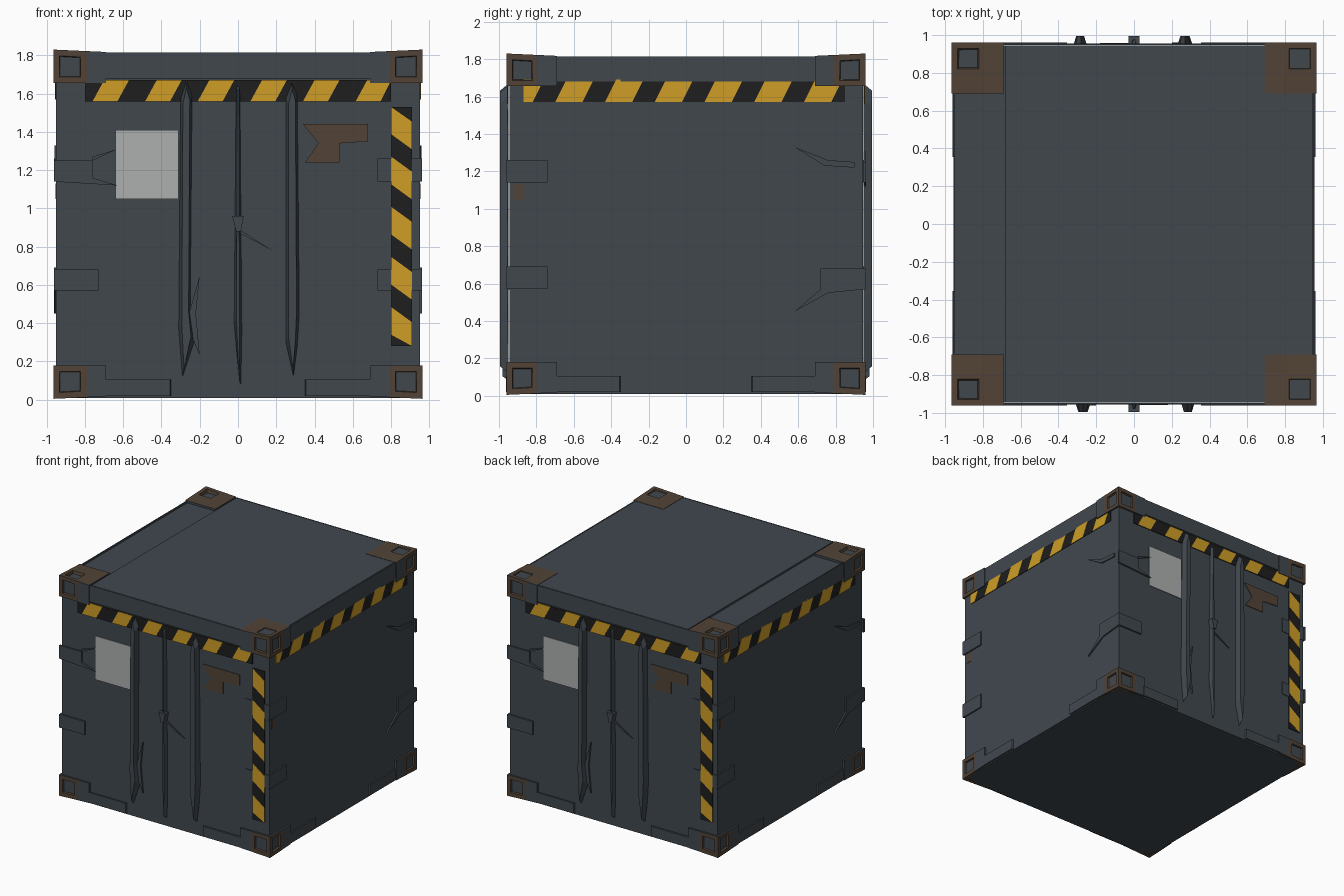
import bpy, bmesh, math
from mathutils import Matrix, Vector

cube = bpy.data.objects.get("Cube")
if cube:
    bpy.data.objects.remove(cube)


def material(name, r, g, b):
    m = bpy.data.materials.new(name)
    m.use_nodes = True
    m.diffuse_color = (r, g, b, 1)
    m.node_tree.nodes["Principled BSDF"].inputs["Base Color"].default_value = (r, g, b, 1)
    return m


STEEL = material("dark steel", 0.052, 0.064, 0.076)
RUST = material("rust brown", 0.085, 0.057, 0.038)
YELLOW = material("hazard yellow", 0.62, 0.34, 0.02)
BLACK = material("hazard black", 0.013, 0.013, 0.013)
LABEL = material("label grey", 0.42, 0.43, 0.43)
HOLE = material("socket shadow", 0.02, 0.02, 0.02)

WALL = 0.95
SIDES = {"front": 0, "right": 1, "back": 2, "left": 3}


def finish(name, bm, mats):
    bmesh.ops.recalc_face_normals(bm, faces=bm.faces)
    me = bpy.data.meshes.new(name)
    bm.to_mesh(me)
    bm.free()
    ob = bpy.data.objects.new(name, me)
    for m in mats:
        me.materials.append(m)
    bpy.context.scene.collection.objects.link(ob)
    return ob


def box(name, lo, hi, mat):
    bm = bmesh.new()
    bmesh.ops.create_cube(bm, size=1)
    for v in bm.verts:
        v.co = Vector([lo[i] if v.co[i] < 0 else hi[i] for i in range(3)])
    return finish(name, bm, [mat])


def plate(side, part, pts, depth, mat, base=0.0, taper=(1, 1)):
    """Prism on a wall: pts are (across, height), taper shrinks its outer face."""
    turn = Matrix.Rotation(SIDES[side] * math.pi / 2, 3, "Z")
    cu = (min(p[0] for p in pts) + max(p[0] for p in pts)) / 2
    cz = (min(p[1] for p in pts) + max(p[1] for p in pts)) / 2
    bm = bmesh.new()
    inner = [bm.verts.new(turn @ Vector((u, -WALL - base + 0.002, z))) for u, z in pts]
    outer = [bm.verts.new(turn @ Vector((cu + (u - cu) * taper[0], -WALL - base - depth,
                                         cz + (z - cz) * taper[1]))) for u, z in pts]
    bm.faces.new(inner)
    bm.faces.new(outer)
    for i in range(len(pts)):
        j = (i + 1) % len(pts)
        bm.faces.new((inner[i], inner[j], outer[j], outer[i]))
    return finish(side + "_" + part, bm, [mat])


def rect(u0, u1, z0, z1):
    return [(u0, z0), (u1, z0), (u1, z1), (u0, z1)]


def hazard_band(side, part, u0, u1, z0, z1, start, period, width, skew, upright=False):
    """Black band with slanted yellow stripes clipped to its ends."""
    plate(side, part, rect(u0, u1, z0, z1), 0.004, BLACK)
    lo, hi = (z0, z1) if upright else (u0, u1)
    a, n = start, 0
    while a < hi:
        run = [(a, 0), (a + width, 0), (a + width + skew, 1), (a + skew, 1)]
        run = [(min(max(s, lo), hi), t) for s, t in run]
        if upright:
            pts = [(u0 + t * (u1 - u0), s) for s, t in run]
        else:
            pts = [(s, z0 + t * (z1 - z0)) for s, t in run]
        plate(side, f"{part}_stripe_{n}", pts, 0.002, YELLOW, base=0.004)
        a += period
        n += 1


# Container shell, with a raised roof sheet that leaves a strip on one side
box("container_body", (-WALL, -0.945, 0.01), (WALL, 0.945, 1.80), STEEL)
box("roof_sheet", (-0.68, -0.945, 1.79), (0.945, 0.945, 1.815), STEEL)


# Corner castings with sockets on their outer faces
def casting(sx, sy, top):
    bm = bmesh.new()
    bmesh.ops.create_cube(bm, size=1)
    for v in bm.verts:
        slope = 0.025 if v.co.x < 0 or v.co.y < 0 else 0
        v.co.x = 0.965 if v.co.x > 0 else 0.69
        v.co.y = 0.96 if v.co.y > 0 else 0.69
        v.co.z = 0.0 if v.co.z < 0 else 0.175 - slope * 0.5
    for axis in ((1, 0, 0), (0, 1, 0)):
        bmesh.ops.bisect_plane(bm, geom=bm.verts[:] + bm.edges[:] + bm.faces[:], dist=1e-5,
                               plane_co=(0.79, 0.79, 0), plane_no=axis)
    # flanges stay steel, the outer block and top are rusty
    sockets = []
    for f in bm.faces:
        c, n = f.calc_center_median(), f.normal
        f.normal_update()
        n = f.normal
        block = c.x > 0.79 and c.y > 0.79
        if n.z > 0.7 or (block and max(n.x, n.y) > 0.7):
            f.material_index = 1
            if block:
                sockets.append(f)
    bmesh.ops.inset_individual(bm, faces=sockets, thickness=0.045)
    bmesh.ops.inset_individual(bm, faces=sockets, thickness=0.014, depth=-0.04)
    for f in sockets:
        f.material_index = 2
    for v in bm.verts:
        v.co = Vector((v.co.x * sx, v.co.y * sy, 1.83 - 0.175 + v.co.z if top else 0.18 - v.co.z))
    name = "{}_{}_{}_casting".format("top" if top else "bottom", "front" if sy < 0 else "back",
                                     "left" if sx > 0 else "right")
    finish(name, bm, [STEEL, RUST, HOLE])


for sx in (-1, 1):
    for sy in (-1, 1):
        for top in (False, True):
            casting(sx, sy, top)

# Parts found on every wall
for side in SIDES:
    plate(side, "top_beam", rect(-0.70, 0.70, 1.68, 1.815), 0.006, STEEL)
    for s, label in ((-1, "a"), (1, "b")):
        plate(side, "fork_plate_" + label, rect(*sorted((s * 0.35, s * 0.71)), 0.02, 0.105),
              0.012, STEEL, taper=(0.97, 1))

# Door walls on both ends
for side in ("front", "back"):
    hazard_band(side, "top_band", -0.80, 0.80, 1.56, 1.67, -0.76, 0.275, 0.13, 0.06)
    hazard_band(side, "upright_band", 0.80, 0.91, 0.28, 1.53, 0.34, 0.262, 0.145, -0.08, True)
    plate(side, "label", rect(-0.64, -0.31, 1.05, 1.41), 0.004, LABEL)
    plate(side, "rust_patch", [(0.35, 1.24), (0.53, 1.24), (0.53, 1.34), (0.68, 1.35),
                               (0.68, 1.44), (0.34, 1.44), (0.42, 1.34)], 0.003, RUST)
    # locking rods with pinched lower ends
    plate(side, "outer_rod_a", [(-0.29, 0.12), (-0.23, 0.30), (-0.25, 0.44), (-0.24, 1.60), (-0.27, 1.67),
                                (-0.30, 1.58), (-0.31, 0.37)], 0.045, STEEL, taper=(0.6, 0.95))
    plate(side, "outer_rod_b", [(0.29, 0.12), (0.31, 0.28), (0.32, 0.44), (0.31, 1.60), (0.28, 1.66),
                                (0.25, 1.58), (0.25, 0.30)], 0.045, STEEL, taper=(0.6, 0.95))
    plate(side, "centre_rod", [(0.015, 0.08), (0.02, 0.35), (0.01, 1.64), (-0.01, 1.64), (-0.02, 0.40)],
          0.03, STEEL, taper=(0.4, 0.97))
    plate(side, "rod_fin", [(-0.20, 0.23), (-0.22, 0.45), (-0.20, 0.65), (-0.27, 0.40)], 0.012, STEEL)
    plate(side, "latch", [(-0.01, 0.88), (0.015, 0.88), (0.03, 0.96), (-0.03, 0.96)], 0.045, STEEL)
    plate(side, "latch_bar", [(0.0, 0.895), (0.18, 0.78), (0.0, 0.875)], 0.008, STEEL)
    # hinges
    plate(side, "upper_hinge_a", [(-0.962, 1.14), (-0.63, 1.12), (-0.76, 1.16), (-0.76, 1.25),
                                  (-0.962, 1.25)], 0.012, STEEL)
    plate(side, "hinge_crease", [(-0.76, 1.25), (-0.63, 1.31), (-0.76, 1.27)], 0.01, STEEL)
    plate(side, "upper_hinge_b", rect(0.73, 0.962, 1.14, 1.26), 0.003, STEEL)
    for s, label in ((-1, "a"), (1, "b")):
        plate(side, "lower_hinge_" + label, rect(*sorted((s * 0.73, s * 0.962)), 0.57, 0.68),
              0.003 if s > 0 else 0.012, STEEL)

# Plain long walls
for side in ("right", "left"):
    hazard_band(side, "top_band", -0.87, 0.85, 1.57, 1.69, -0.965, 0.266, 0.145, 0.06)
    for z in (0.57, 1.14):
        plate(side, f"hinge_{'lower' if z < 1 else 'upper'}", rect(-0.96, -0.74, z, z + 0.12), 0.012, STEEL)
    plate(side, "lower_dent", [(0.72, 0.57), (0.58, 0.45), (0.76, 0.55), (0.96, 0.57), (0.96, 0.68),
                               (0.72, 0.68)], 0.012, STEEL)
    plate(side, "upper_dent", [(0.58, 1.33), (0.74, 1.23), (0.90, 1.22), (0.90, 1.25), (0.76, 1.26)],
          0.01, STEEL)
    plate(side, "rust_spot", rect(-0.92, -0.87, 1.05, 1.13), 0.003, RUST)
